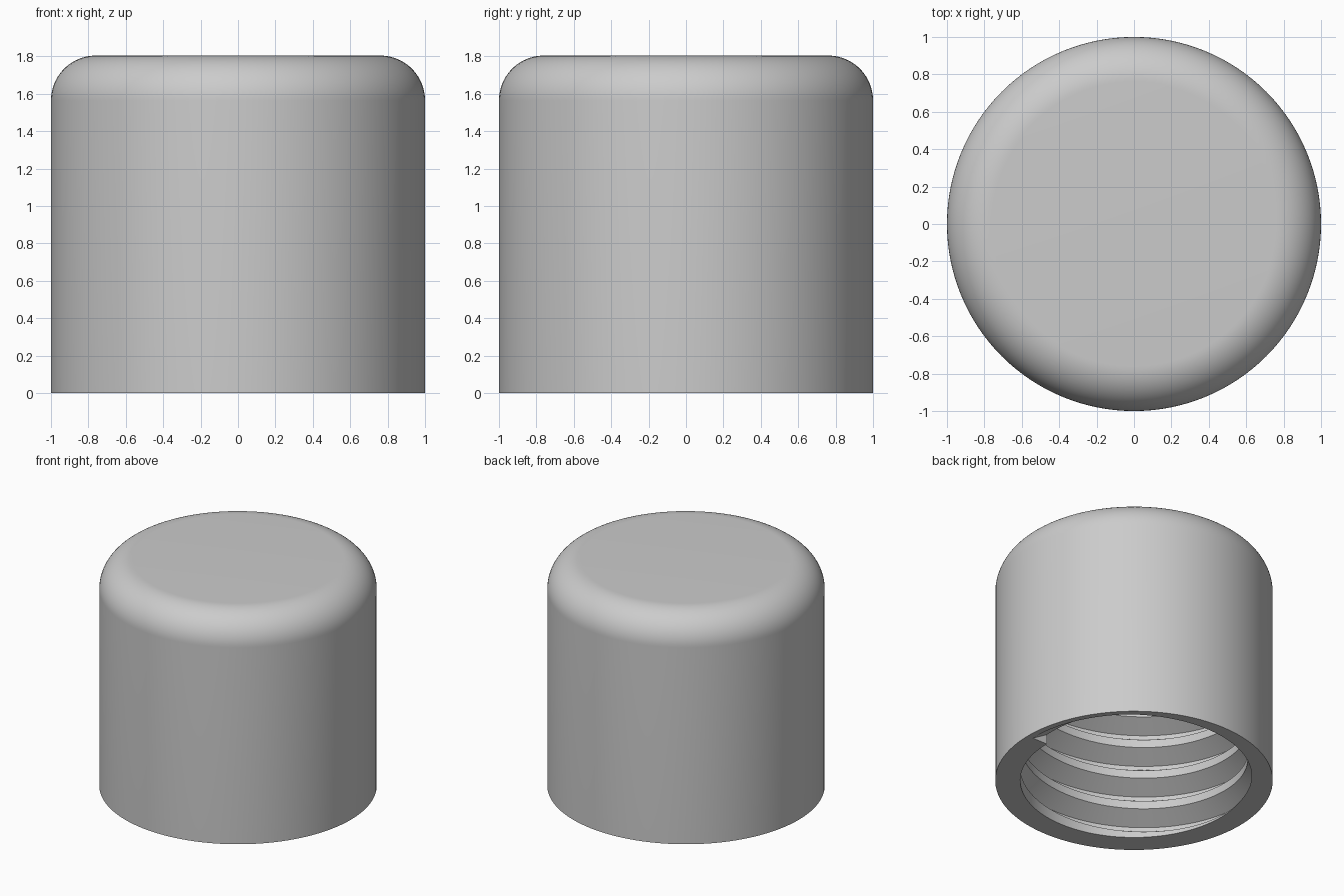
import bpy
import bmesh
from math import sin, cos, pi, radians

if "Cube" in bpy.data.objects:
    bpy.data.objects.remove(bpy.data.objects["Cube"], do_unlink=True)

SEGMENTS = 128
SHOULDER_STEPS = 20
HEIGHT, RADIUS, FILLET = 1.804, 1.0, 0.24
CEILING = 1.56                     # depth of the threaded bore
PITCH, MINOR, MAJOR = 0.255, 0.82, 0.955
LEAD = 26 / 360                    # turn after which the root reaches the rim
ROOT, MOUTH = 1 / 16, 3 / 8        # half widths of the groove, in pitches
TURNS = 8


def bore_radius(turn, z):
    """Radius of the threaded bore at a height, a given turn along the helix."""
    u = z / PITCH - (turn - LEAD)
    d = abs(u - max(0, round(u)))
    t = min(1, max(0, (d - ROOT) / (MOUTH - ROOT)))
    return MAJOR + (MINOR - MAJOR) * t


def bore_column(turn):
    """Radius and height of the thread edges along one vertical section."""
    heights = [0]
    for j in range(TURNS):
        for offset in (-MOUTH, -ROOT, ROOT, MOUTH):
            z = PITCH * (j + turn - LEAD + offset)
            heights.append(min(CEILING, max(0, z)))
    heights.append(CEILING)
    return [(bore_radius(turn, z), z) for z in heights]


def outer_column():
    """Straight wall and rounded shoulder."""
    points = [(RADIUS, 0)]
    for i in range(SHOULDER_STEPS + 1):
        a = i / SHOULDER_STEPS * pi / 2
        points.append((RADIUS - FILLET + FILLET * cos(a),
                       HEIGHT - FILLET + FILLET * sin(a)))
    return points


def place(bm, points, turn):
    a = turn * 2 * pi
    return [bm.verts.new((r * cos(a), r * sin(a), z)) for r, z in points]


def skin(bm, columns):
    for a, b in zip(columns, columns[1:]):
        for i in range(len(a) - 1):
            bm.faces.new((a[i], b[i], b[i + 1], a[i + 1]))


bm = bmesh.new()
turns = [i / SEGMENTS for i in range(SEGMENTS + 1)]
outer = [place(bm, outer_column(), t) for t in turns]
inner = [place(bm, bore_column(t), t) for t in turns]

# Outer wall, threaded bore and bottom rim
skin(bm, outer)
skin(bm, inner)
skin(bm, [[o[0], i[0]] for o, i in zip(outer, inner)])

# Flat top and bore ceiling
bm.faces.new([c[-1] for c in outer[:-1]])
bm.faces.new([c[-1] for c in inner[:-1]])

# Small end face where the thread starts at the rim
bm.faces.new((inner[-1][0], inner[0][0], inner[0][4]))

bmesh.ops.remove_doubles(bm, verts=bm.verts, dist=0.00001)
bmesh.ops.recalc_face_normals(bm, faces=bm.faces)
mesh = bpy.data.meshes.new("threaded_cap")
bm.to_mesh(mesh)
bm.free()

# Plain grey material
grey = bpy.data.materials.new("light grey")
grey.use_nodes = True
colour = (0.6, 0.6, 0.6, 1)
grey.diffuse_color = colour
grey.node_tree.nodes["Principled BSDF"].inputs["Base Color"].default_value = colour
mesh.materials.append(grey)

cap = bpy.data.objects.new("threaded_cap", mesh)
bpy.context.collection.objects.link(cap)
bpy.ops.object.select_all(action='DESELECT')
cap.select_set(True)
bpy.context.view_layer.objects.active = cap
bpy.ops.object.shade_smooth_by_angle(angle=radians(30))
